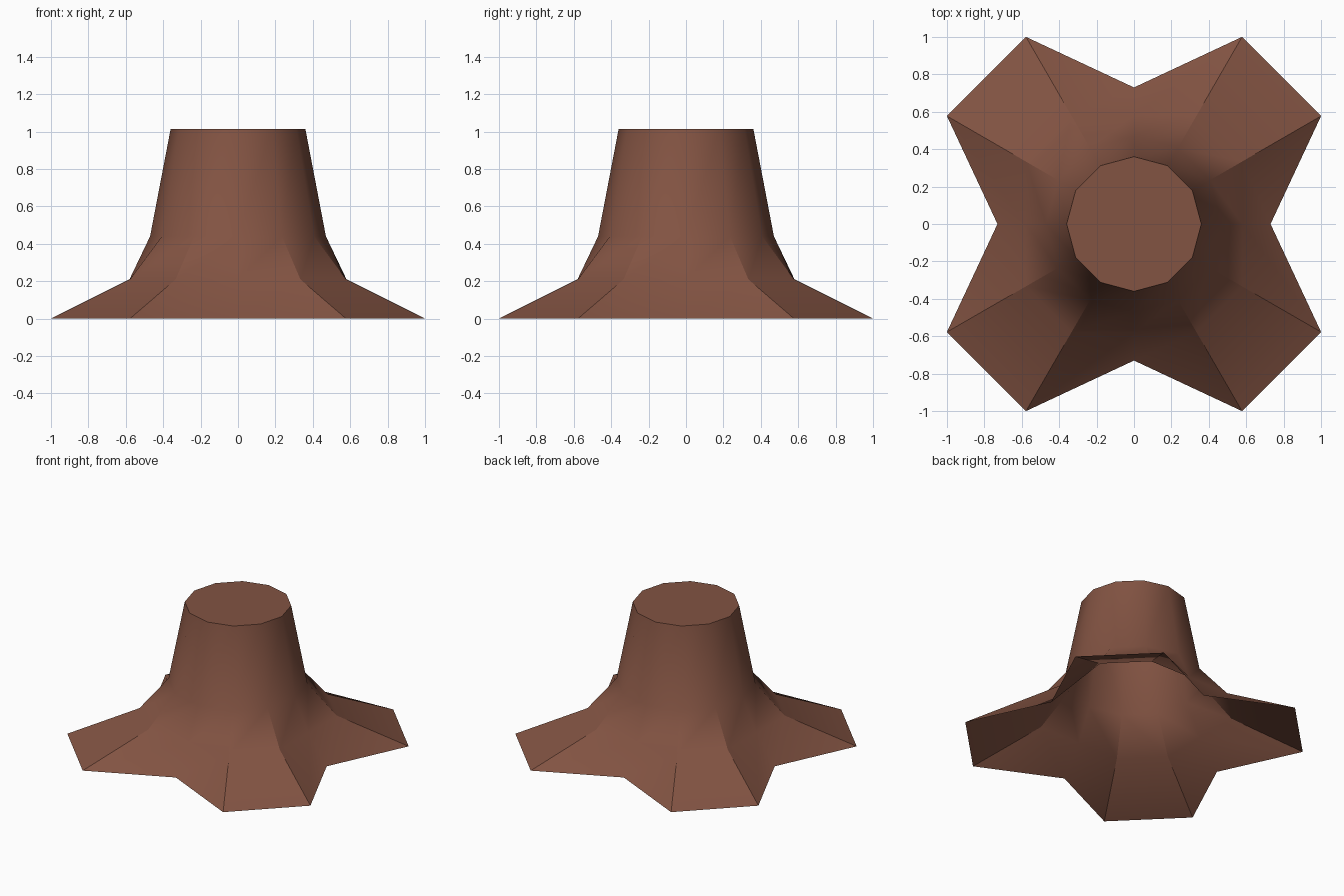
import bpy, bmesh, math

if "Cube" in bpy.data.objects:
    bpy.data.objects.remove(bpy.data.objects["Cube"])

bark = bpy.data.materials.new("bark brown")
bark.diffuse_color = (0.225, 0.087, 0.055, 1)
bark.use_nodes = True
bark.node_tree.nodes["Principled BSDF"].inputs["Base Color"].default_value = bark.diffuse_color

SIDES = 12
# height, radius in the notches between roots, radius along the root ridges
RINGS = [
    (0.0, 0.73, 1.155),
    (0.21, 0.58, 0.667),
    (0.44, 0.47, 0.47),
    (1.015, 0.36, 0.36),
]

bm = bmesh.new()
# Trunk and roots: every third side is a notch, the other pairs form roots
rings = []
for z, notch, ridge in RINGS:
    ring = []
    for i in range(SIDES):
        r = notch if i % 3 == 0 else ridge
        a = 2 * math.pi * i / SIDES
        ring.append(bm.verts.new((r * math.cos(a), r * math.sin(a), z)))
    rings.append(ring)
for low, high in zip(rings, rings[1:]):
    for i in range(SIDES):
        j = (i + 1) % SIDES
        bm.faces.new((low[i], low[j], high[j], high[i]))
# Sawn top; the underside stays open
bm.faces.new(rings[-1])

mesh = bpy.data.meshes.new("tree_stump")
bm.to_mesh(mesh)
bm.free()
mesh.materials.append(bark)
stump = bpy.data.objects.new("tree_stump", mesh)
bpy.context.collection.objects.link(stump)

# Smooth bark with sharp root ridges and rim
bpy.context.view_layer.objects.active = stump
stump.select_set(True)
bpy.ops.object.shade_smooth_by_angle(angle=math.radians(31))
